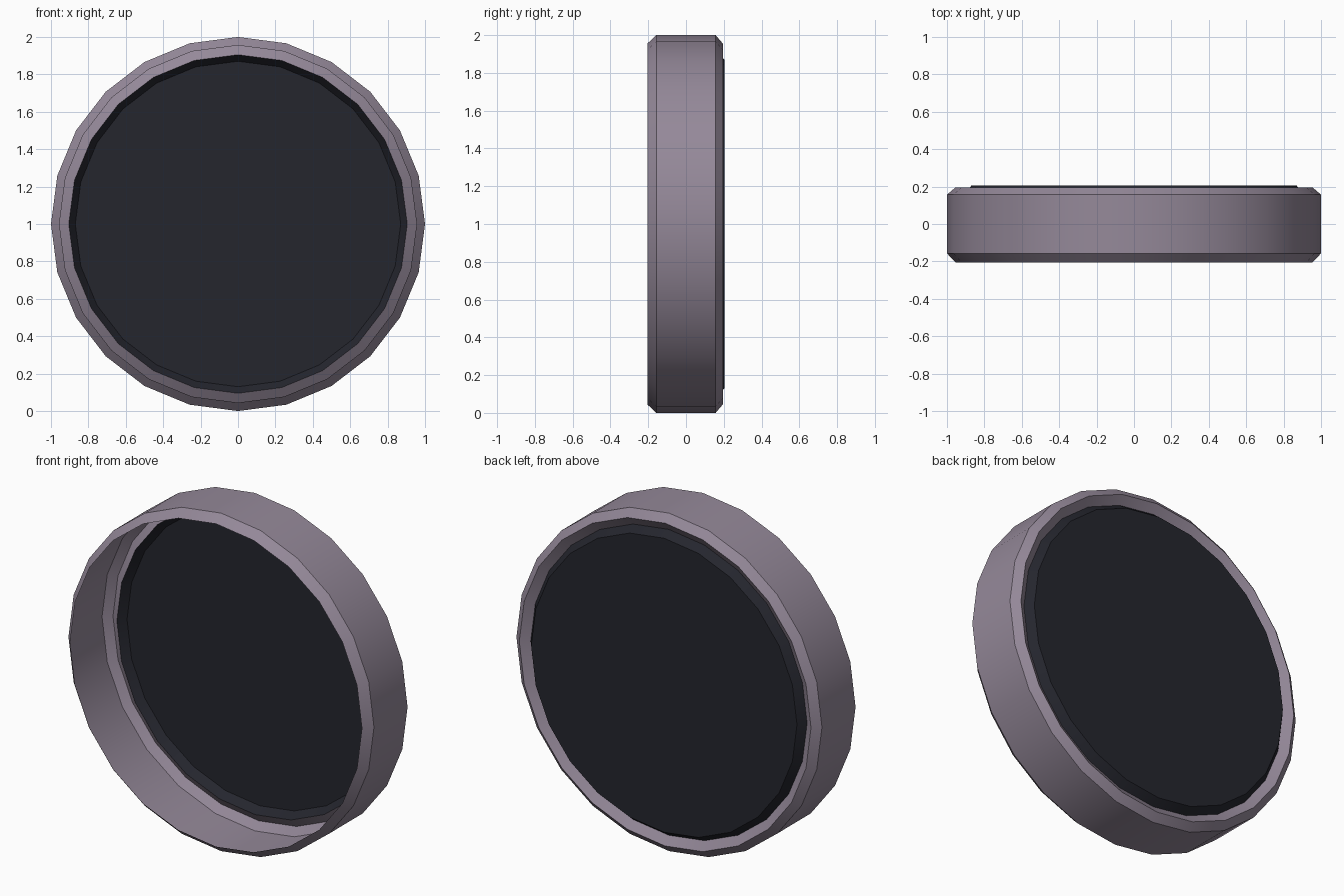
import bpy, bmesh, math

if "Cube" in bpy.data.objects:
    bpy.data.objects.remove(bpy.data.objects["Cube"])

SIDES = 24


def material(name, rgb):
    m = bpy.data.materials.new(name)
    m.diffuse_color = (*rgb, 1)
    m.use_nodes = True
    m.node_tree.nodes["Principled BSDF"].inputs["Base Color"].default_value = m.diffuse_color
    return m


def revolve(name, profile, mat, cap=False):
    """Spin (radius, y) points around the y axis through z = 1."""
    bm = bmesh.new()
    rings = []
    for r, y in profile:
        angles = [2 * math.pi * i / SIDES for i in range(SIDES)]
        rings.append([bm.verts.new((r * math.cos(a), y, 1 + r * math.sin(a))) for a in angles])
    for a, b in zip(rings, rings[1:]):
        for i in range(SIDES):
            j = (i + 1) % SIDES
            bm.faces.new((a[i], b[i], b[j], a[j]))
    if cap:
        bm.faces.new(rings[-1][::-1])
    bm.normal_update()
    me = bpy.data.meshes.new(name)
    bm.to_mesh(me)
    bm.free()
    me.materials.append(mat)
    ob = bpy.data.objects.new(name, me)
    bpy.context.collection.objects.link(ob)
    bpy.ops.object.select_all(action='DESELECT')
    ob.select_set(True)
    bpy.context.view_layer.objects.active = ob
    bpy.ops.object.shade_smooth_by_angle(angle=math.radians(30))
    return ob


# Thin open-front rim: chamfer, wall, chamfer, groove around the panel
revolve("rim", [(0.955, -0.205), (1.0, -0.157), (1.0, 0.157), (0.955, 0.195), (0.905, 0.16)],
        material("mauve_grey", (0.30, 0.25, 0.32)))

# Raised dark panel closing the back
revolve("back_panel", [(0.905, 0.16), (0.87, 0.205)],
        material("dark", (0.018, 0.019, 0.027)), cap=True)
